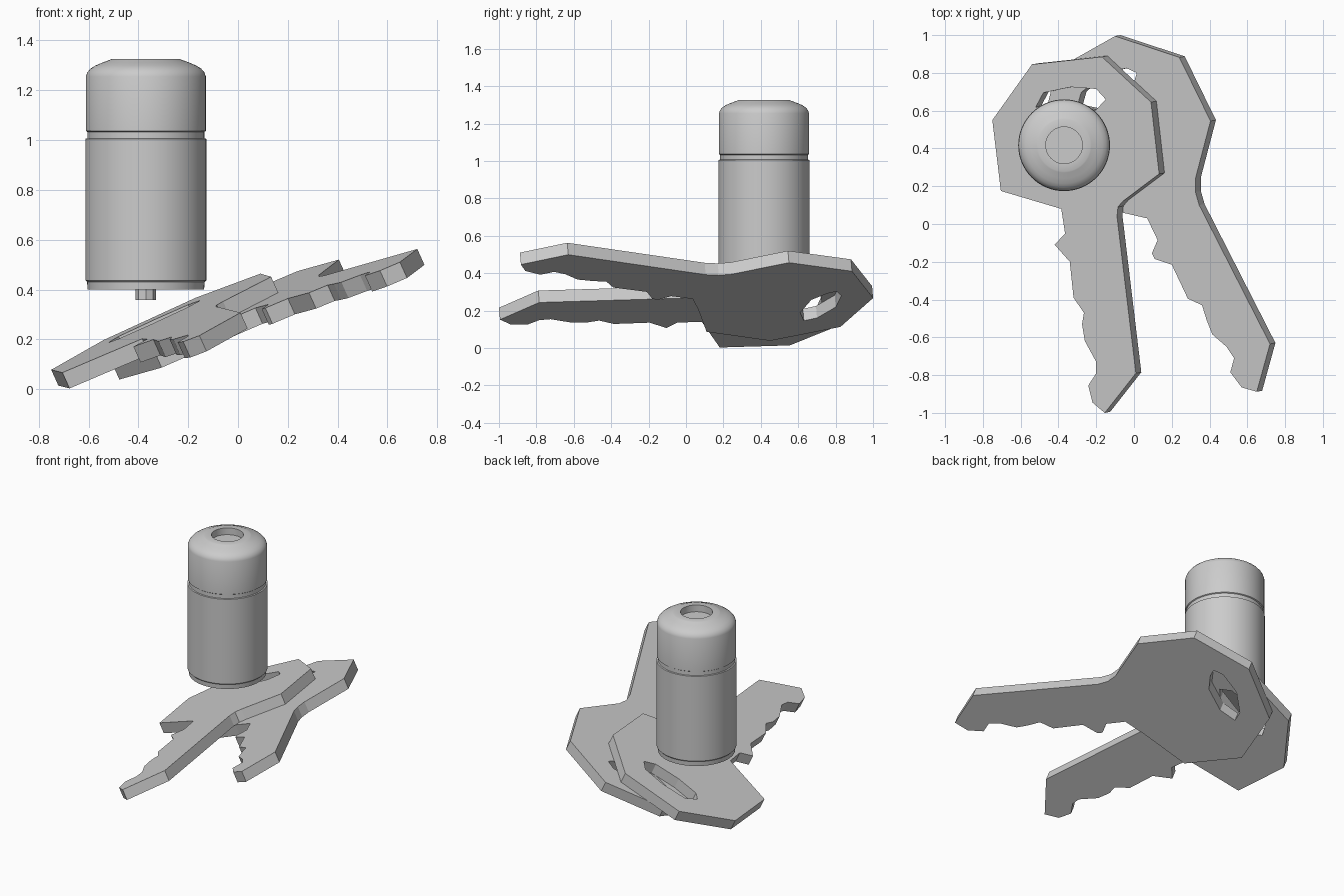
import bpy, bmesh, math
from mathutils import Vector

if "Cube" in bpy.data.objects:
    bpy.data.objects.remove(bpy.data.objects["Cube"])

SLOPE = (0.45, 0.084)      # tilt of both keys
THICK = 0.07
LOCK = Vector((-0.37, 0.417, 0))

metal = bpy.data.materials.new("grey metal")
metal.diffuse_color = (0.6, 0.6, 0.6, 1)
metal.use_nodes = True
metal.node_tree.nodes["Principled BSDF"].inputs["Base Color"].default_value = metal.diffuse_color


def add_object(name, bm):
    mesh = bpy.data.meshes.new(name)
    bm.to_mesh(mesh)
    bm.free()
    mesh.materials.append(metal)
    obj = bpy.data.objects.new(name, mesh)
    bpy.context.collection.objects.link(obj)
    return obj


def key(name, outline, hole, height):
    """Flat outline with a hole, laid on the tilted plane and thickened."""
    bm = bmesh.new()
    edges = []
    for loop in (outline, hole):
        vs = [bm.verts.new((x, y, 0)) for x, y in loop]
        edges += [bm.edges.new((vs[i - 1], vs[i])) for i in range(len(vs))]
    bmesh.ops.triangle_fill(bm, edges=edges, use_beauty=True, normal=(0, 0, 1))
    for f in bm.faces:
        f.normal_update()
        if f.normal.z < 0:
            f.normal_flip()
    for v in bm.verts:
        v.co.z = height + SLOPE[0] * v.co.x + SLOPE[1] * v.co.y
    bm.normal_update()
    obj = add_object(name, bm)
    mod = obj.modifiers.new("thickness", "SOLIDIFY")
    mod.thickness = THICK
    mod.offset = -1
    return obj


def lathe(name, profile, sides, smooth=True):
    """Closed turned part; the profile starts and ends on the axis."""
    bm = bmesh.new()
    vs = [bm.verts.new((r, 0, z)) for r, z in profile]
    es = [bm.edges.new(p) for p in zip(vs, vs[1:])]
    bmesh.ops.spin(bm, geom=vs + es, cent=(0, 0, 0), axis=(0, 0, 1),
                   angle=math.tau, steps=sides)
    bmesh.ops.remove_doubles(bm, verts=bm.verts[:], dist=1e-4)
    bmesh.ops.recalc_face_normals(bm, faces=bm.faces[:])
    obj = add_object(name, bm)
    obj.location = LOCK
    if smooth:
        bpy.ops.object.select_all(action="DESELECT")
        bpy.context.view_layer.objects.active = obj
        obj.select_set(True)
        bpy.ops.object.shade_smooth_by_angle(angle=math.radians(30))
    return obj


# upper key: bow, neck, shoulder, tip, teeth
key("upper_key",
    [(-0.75, 0.55), (-0.54, 0.845), (-0.17, 0.885), (0.09, 0.645), (0.133, 0.265),
     (-0.06, 0.12), (-0.085, 0.09), (-0.09, 0.04), (0.01, -0.79), (-0.155, -1.0),
     (-0.22, -0.945), (-0.242, -0.855), (-0.2, -0.79), (-0.2, -0.73), (-0.26, -0.62),
     (-0.275, -0.53), (-0.265, -0.47), (-0.32, -0.39), (-0.34, -0.2), (-0.42, -0.11),
     (-0.365, -0.05), (-0.385, 0.08), (-0.705, 0.175)],
    [(-0.52, 0.62), (-0.48, 0.695), (-0.335, 0.725), (-0.2, 0.715), (-0.15, 0.66),
     (-0.2, 0.605), (-0.35, 0.575), (-0.48, 0.58)], 0.369)

# lower key
key("lower_key",
    [(-0.505, 0.445), (-0.41, 0.82), (-0.1, 0.995), (0.24, 0.882), (0.405, 0.545),
     (0.325, 0.24), (0.325, 0.17), (0.345, 0.1), (0.72, -0.635), (0.65, -0.888),
     (0.57, -0.865), (0.51, -0.785), (0.53, -0.71), (0.49, -0.65), (0.415, -0.585),
     (0.385, -0.51), (0.36, -0.43), (0.285, -0.395), (0.2, -0.215), (0.11, -0.185),
     (0.095, -0.155), (0.125, -0.085), (0.07, 0.03), (-0.06, 0.06), (-0.335, 0.105)],
    [(-0.2, 0.605), (-0.06, 0.665), (0.0, 0.75), (0.015, 0.8), (-0.04, 0.825),
     (-0.17, 0.795), (-0.28, 0.695), (-0.3, 0.625)], 0.292)

# lock cylinder: base rim, body, groove, rounded cap, recessed top
lathe("lock_cylinder",
      [(0, 0.4), (0.234, 0.4), (0.236, 0.43), (0.243, 0.437), (0.243, 1.005),
       (0.235, 1.007), (0.235, 1.033), (0.241, 1.037), (0.241, 1.255), (0.235, 1.272),
       (0.222, 1.287), (0.203, 1.299), (0.175, 1.311), (0.145, 1.322), (0.138, 1.325),
       (0.097, 1.325), (0.097, 1.28), (0, 1.28)], 64)

# drive peg under the lock
lathe("drive_peg", [(0, 0.357), (0.041, 0.357), (0.041, 0.405), (0, 0.405)], 8, False)
